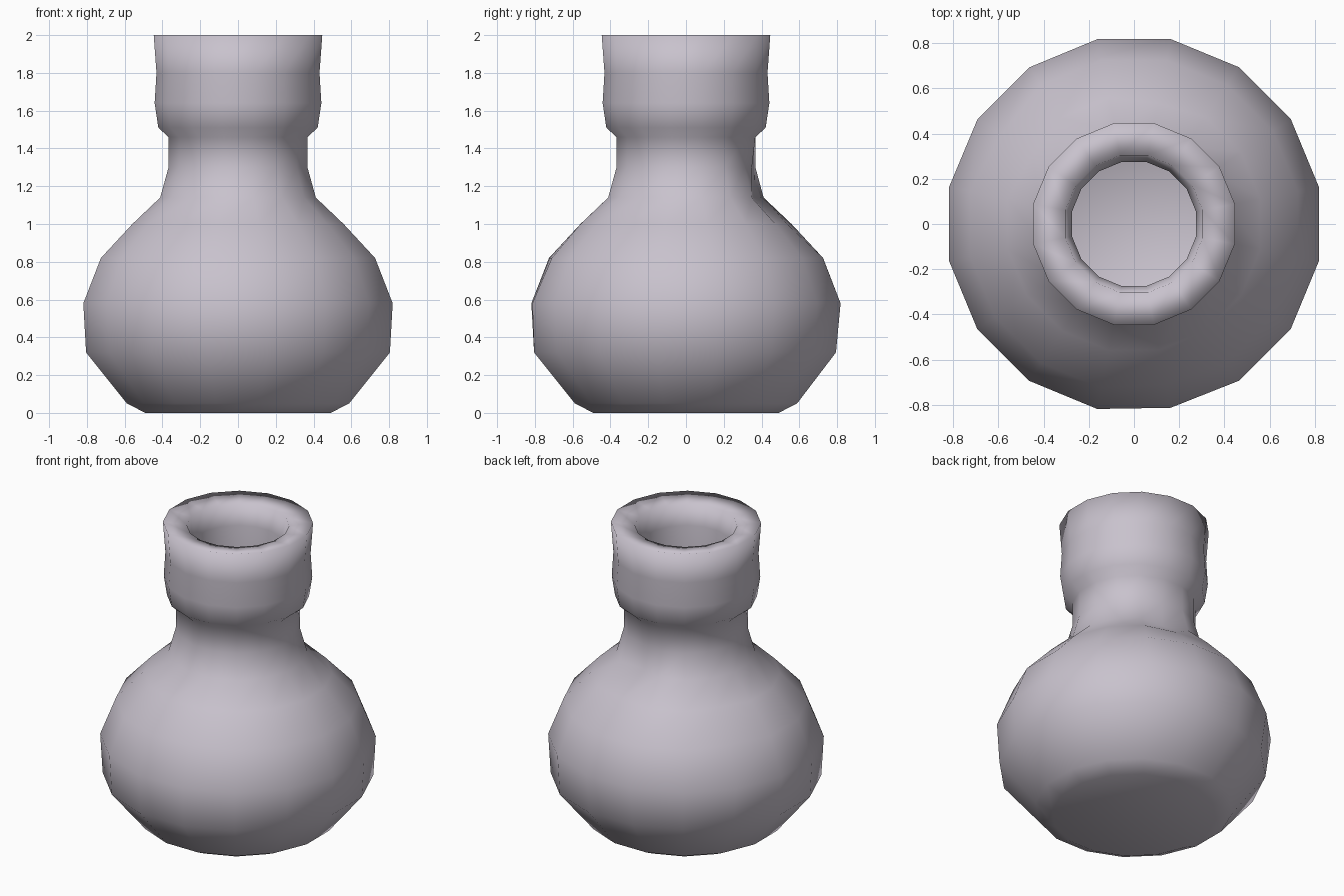
import bpy
import bmesh
from math import cos, sin, pi, radians, exp

if "Cube" in bpy.data.objects:
    bpy.data.objects.remove(bpy.data.objects["Cube"], do_unlink=True)

SIDES = 16

# Radius and height: underside, belly, shoulder, neck, collar, lip, then the hollow inside
PROFILE = [
    (0.50, 0.0), (0.60, 0.05), (0.82, 0.32), (0.835, 0.58), (0.74, 0.82),
    (0.57, 1.0), (0.42, 1.14), (0.375, 1.3), (0.375, 1.46), (0.43, 1.51),
    (0.45, 1.64), (0.44, 1.8), (0.455, 2.0), (0.31, 1.98), (0.28, 1.85),
    (0.29, 1.5), (0.29, 1.2), (0.45, 0.95), (0.68, 0.6), (0.66, 0.35), (0.45, 0.12),
]
LIP = 12

# Hand-worked dents: angle in degrees, height, depth
DENTS = [(92, 0.32, 0.04), (135, 0.32, 0.05), (78, 1.14, 0.06),
         (146, 0.9, 0.04), (-80, 0.75, 0.02)]


def dent_depth(angle, z):
    total = 0
    for degrees, height, depth in DENTS:
        turn = (angle - radians(degrees) + pi) % (2 * pi) - pi
        total += depth * exp(-(turn / 0.2) ** 2 - ((z - height) / 0.15) ** 2)
    return total


def lathe(name, profile, material):
    bm = bmesh.new()
    rings = []
    for i, (radius, z) in enumerate(profile):
        ring = []
        for s in range(SIDES):
            angle = 2 * pi * (s + 0.5) / SIDES
            r = radius - (dent_depth(angle, z) if i < LIP else 0)
            ring.append(bm.verts.new((r * cos(angle), r * sin(angle), z)))
        rings.append(ring)
    for low, high in zip(rings, rings[1:]):
        for s in range(SIDES):
            t = (s + 1) % SIDES
            bm.faces.new((low[s], low[t], high[t], high[s]))
    # Underside and inner floor
    bm.faces.new(rings[0][::-1])
    bm.faces.new(rings[-1])
    bmesh.ops.recalc_face_normals(bm, faces=bm.faces)
    for face in bm.faces:
        face.smooth = True
    mesh = bpy.data.meshes.new(name)
    bm.to_mesh(mesh)
    bm.free()
    mesh.materials.append(material)
    obj = bpy.data.objects.new(name, mesh)
    bpy.context.collection.objects.link(obj)
    return obj


# Pale lilac grey clay
clay = bpy.data.materials.new("pale_grey_clay")
clay.use_nodes = True
colour = (0.58, 0.54, 0.61, 1)
clay.diffuse_color = colour
clay.node_tree.nodes["Principled BSDF"].inputs["Base Color"].default_value = colour

lathe("vase", PROFILE, clay)
